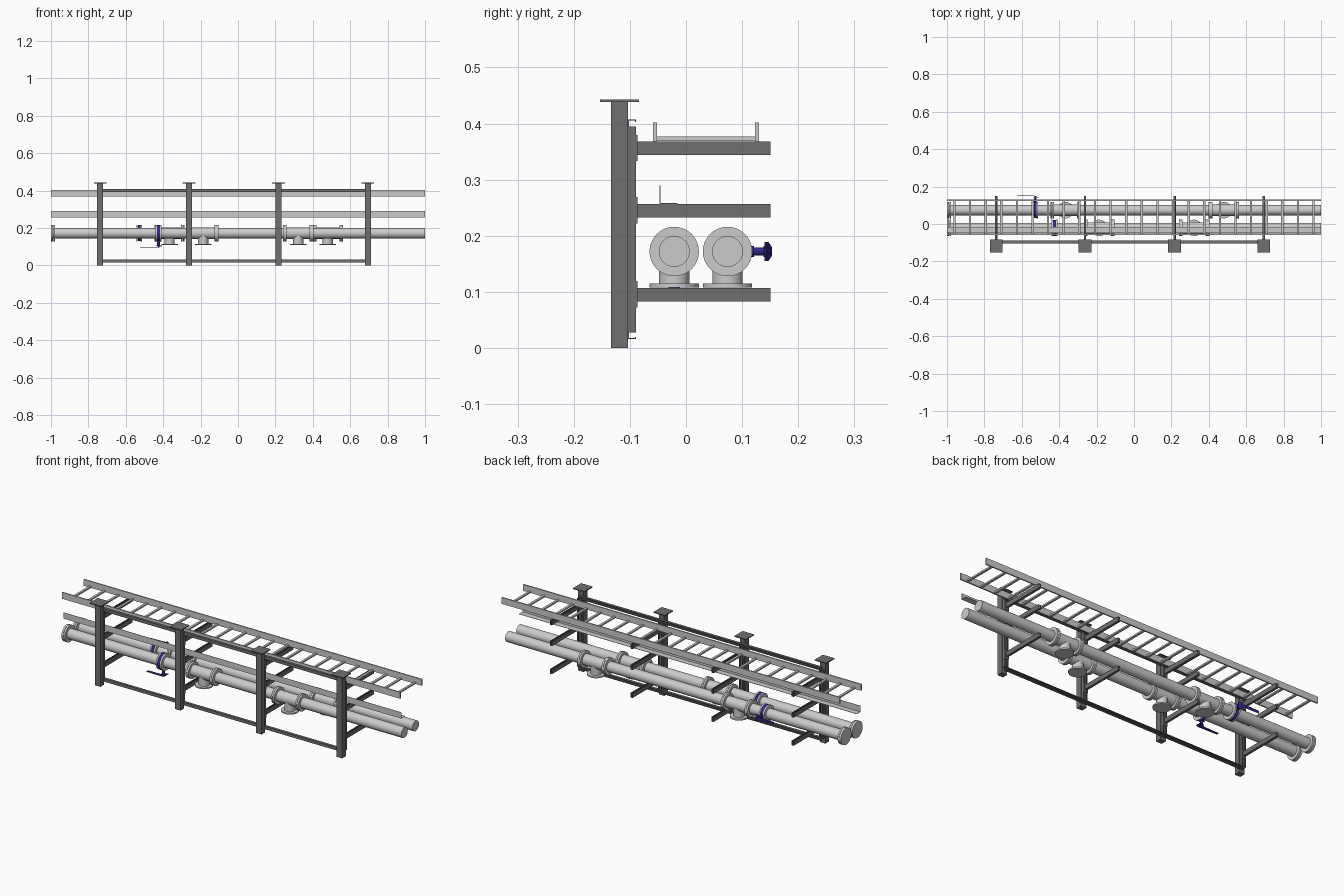
import bpy, bmesh, math
from mathutils import Vector

if "Cube" in bpy.data.objects:
    bpy.data.objects.remove(bpy.data.objects["Cube"])


def material(name, rgb):
    m = bpy.data.materials.new(name)
    m.diffuse_color = (*rgb, 1)
    m.use_nodes = True
    m.node_tree.nodes["Principled BSDF"].inputs["Base Color"].default_value = m.diffuse_color
    return m


STEEL = material("dark_steel", (0.16, 0.16, 0.16))
BLUE = material("valve_blue", (0.03, 0.02, 0.25))


def finish(name, bm, mat=None, smooth=False):
    bmesh.ops.recalc_face_normals(bm, faces=bm.faces)
    me = bpy.data.meshes.new(name)
    bm.to_mesh(me)
    bm.free()
    ob = bpy.data.objects.new(name, me)
    bpy.context.collection.objects.link(ob)
    if mat:
        me.materials.append(mat)
    if smooth:
        bpy.ops.object.select_all(action='DESELECT')
        ob.select_set(True)
        bpy.context.view_layer.objects.active = ob
        bpy.ops.object.shade_smooth_by_angle(angle=math.radians(35))
    return ob


def prism(name, pts, a, b, axis, mat=None):
    """Extrude a closed 2D profile from a to b along one axis."""
    put = {'x': lambda p, t: (t, p[0], p[1]),
           'y': lambda p, t: (p[0], t, p[1]),
           'z': lambda p, t: (p[0], p[1], t)}[axis]
    bm = bmesh.new()
    lo = [bm.verts.new(put(p, a)) for p in pts]
    hi = [bm.verts.new(put(p, b)) for p in pts]
    bm.faces.new(lo)
    bm.faces.new(hi)
    n = len(pts)
    for i in range(n):
        j = (i + 1) % n
        bm.faces.new((lo[i], lo[j], hi[j], hi[i]))
    return finish(name, bm, mat)


def box(name, x, y, z, mat=None):
    return prism(name, [(x[0], y[0]), (x[1], y[0]), (x[1], y[1]), (x[0], y[1])], *z, 'z', mat)


def turned(name, origin, direction, prof, mat=None, n=40):
    """Solid of revolution: (distance, radius) pairs along a direction."""
    q = Vector(direction).to_track_quat('Z', 'Y')
    bm = bmesh.new()
    rings = [[bm.verts.new(Vector(origin) + q @ Vector((r * math.cos(k * math.tau / n),
              r * math.sin(k * math.tau / n), d))) for k in range(n)] for d, r in prof]
    for A, B in zip(rings, rings[1:]):
        for k in range(n):
            bm.faces.new((A[k], A[(k + 1) % n], B[(k + 1) % n], B[k]))
    bm.faces.new(rings[0])
    bm.faces.new(rings[-1])
    return finish(name, bm, mat, True)


POSTS = (-0.737, -0.262, 0.217, 0.694)
PIPE_Z, PIPE_R, FLANGE_R = 0.172, 0.0275, 0.044

# Posts with cap plates, wall channels and three cantilever arms each
for x in POSTS:
    box("post", (x - .016, x + .016), (-.134, -.103), (0, .438), STEEL)
    box("post_cap_plate", (x - .034, x + .034), (-.153, -.084), (.438, .443), STEEL)
    w, t = .012, .002
    prism("post_channel", [(x - w, -.103), (x + w, -.103), (x + w, -.089), (x + w / 2, -.089),
                           (x + w / 2, -.091), (x + w - t, -.091), (x + w - t, -.101),
                           (x - w + t, -.101), (x - w + t, -.091), (x - w / 2, -.091),
                           (x - w / 2, -.089), (x - w, -.089)], .028, .395, 'z', STEEL)
    for z in (.083, .233, .344):
        box("arm_base_plate", (x - .012, x + .012), (-.089, -.0865), (z - .011, z + .036), STEEL)
        h, w2 = z + .024, .0065
        prism("cantilever_arm", [(x - w2, z), (x + w2, z), (x + w2, h), (x + w2 - .0035, h),
                                 (x + w2 - .0035, h - .002), (x + w2 - .002, h - .002),
                                 (x + w2 - .002, z + .002), (x - w2 + .002, z + .002),
                                 (x - w2 + .002, h - .002), (x - w2 + .0035, h - .002),
                                 (x - w2 + .0035, h), (x - w2, h)], -.0865, .151, 'y', STEEL)

# Long C-channel rails tying the posts together
for z in (.024, .399):
    a, b = z - .008, z + .008
    prism("tie_rail", [(-.103, a), (-.089, a), (-.089, a + .004), (-.0905, a + .004),
                       (-.0905, a + .0015), (-.1015, a + .0015), (-.1015, b - .0015),
                       (-.0905, b - .0015), (-.0905, b - .004), (-.089, b - .004),
                       (-.089, b), (-.103, b)], POSTS[0], POSTS[-1], 'x', STEEL)

# Cable ladder on the top arms
for y in (-.0555, .1265):
    box("ladder_side_rail", (-1, 1), (y - .0035, y + .0035), (.368, .402))
RUNGS = 24
for i in range(RUNGS):
    x = -.96 + i * 1.92 / (RUNGS - 1)
    box("ladder_rung", (x - .006, x + .006), (-.052, .123), (.369, .377))

# Thin angle tray on the middle arms
prism("angle_tray", [(-.047, .257), (-.015, .257), (-.015, .2585), (-.0455, .2585),
                     (-.0455, .290), (-.047, .290)], -1, 1, 'x')


def flange(x, y, width):
    turned("pipe_flange", (x, y, PIPE_Z), (1, 0, 0),
           [(-width / 2, FLANGE_R), (width / 2, FLANGE_R)])


def tee(x, y):
    """Flanged tee with the branch pointing down."""
    turned("tee_body", (x, y, PIPE_Z), (1, 0, 0), [(-.07, .030), (.07, .030)])
    for s in (-1, 1):
        flange(x + s * .066, y, .009)
        flange(x + s * .0765, y, .009)
    turned("tee_branch", (x, y, PIPE_Z), (0, 0, -1),
           [(0, .027), (.057, .027), (.057, FLANGE_R), (.0645, FLANGE_R)])


def valve(x, y, out):
    """Butterfly valve, stem and bent lever on the side given by out."""
    c, o = Vector((x, y, PIPE_Z)), Vector(out)
    turned("valve_body", c, (1, 0, 0), [(-.007, .043), (.007, .043)], BLUE)
    for s in (-1, 1):
        flange(x + s * .012, y, .008)
    turned("valve_stem", c, o, [(.040, .010), (.047, .010), (.047, .007), (.064, .007),
                                (.064, .010), (.069, .010), (.069, .005), (.077, .005)], BLUE, 20)
    # Lever: wide head plate, sloping neck and long flat handle
    side = Vector((1, 0, 0)).cross(o)
    stations = [(.018, .066, .017), (.005, .070, .017), (-.008, .076, .008), (-.098, .076, .006)]
    bm = bmesh.new()
    rows = []
    for dx, d, hw in stations:
        rows.append([bm.verts.new(c + Vector((dx, 0, 0)) + o * (d + e) + side * s * hw)
                     for s, e in ((-1, 0), (1, 0), (1, .003), (-1, .003))])
    for A, B in zip(rows, rows[1:]):
        for k in range(4):
            bm.faces.new((A[k], A[(k + 1) % 4], B[(k + 1) % 4], B[k]))
    bm.faces.new(rows[0])
    bm.faces.new(rows[-1])
    finish("valve_lever", bm, BLUE)


# Two process pipes with end flanges, tees and valves
for y, tees, valve_x, out in ((-.021, (-.186, .322), -.425, (0, 0, -1)),
                              (.074, (-.366, .480), -.528, (0, 1, 0))):
    turned("pipe", (0, y, PIPE_Z), (1, 0, 0), [(-1, PIPE_R), (1, PIPE_R)])
    flange(-.9945, y, .011)
    flange(-.983, y, .009)
    for x in tees:
        tee(x, y)
    valve(valve_x, y, out)
